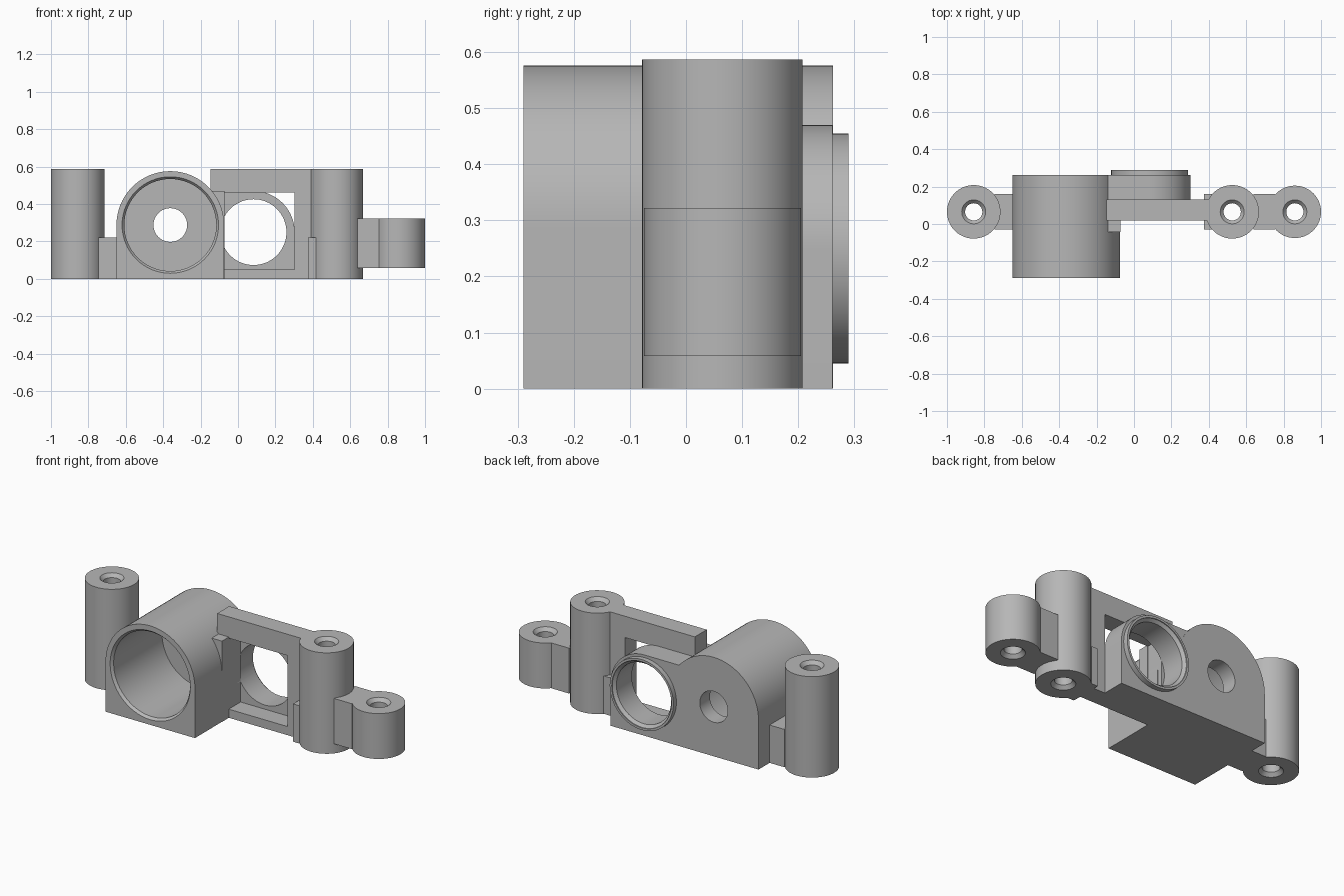
import bpy
from math import cos, sin, pi, radians

if "Cube" in bpy.data.objects:
    bpy.data.objects.remove(bpy.data.objects["Cube"])

GREY = (0.47, 0.47, 0.47, 1)
grey = bpy.data.materials.new("plain grey")
grey.diffuse_color = GREY
grey.use_nodes = True
grey.node_tree.nodes["Principled BSDF"].inputs["Base Color"].default_value = GREY

SIDES = 64
MID_Y = 0.065


def add_mesh(name, verts, faces):
    mesh = bpy.data.meshes.new(name)
    mesh.from_pydata(verts, [], faces)
    mesh.materials.append(grey)
    obj = bpy.data.objects.new(name, mesh)
    bpy.context.collection.objects.link(obj)
    # make all faces point outwards
    bpy.context.view_layer.objects.active = obj
    bpy.ops.object.select_all(action='DESELECT')
    obj.select_set(True)
    bpy.ops.object.mode_set(mode='EDIT')
    bpy.ops.mesh.select_all(action='SELECT')
    bpy.ops.mesh.normals_make_consistent(inside=False)
    bpy.ops.object.mode_set(mode='OBJECT')
    return obj


def extrude(name, outline, y0, y1):
    """Solid from an x-z outline pushed along y."""
    n = len(outline)
    verts = [(x, y, z) for y in (y0, y1) for x, z in outline]
    faces = [tuple(range(n)), tuple(range(n, 2 * n))]
    faces += [(i, (i + 1) % n, n + (i + 1) % n, n + i) for i in range(n)]
    return add_mesh(name, verts, faces)


def block(name, x0, x1, y0, y1, z0, z1):
    return extrude(name, [(x0, z0), (x1, z0), (x1, z1), (x0, z1)], y0, y1)


def turned(name, profile, centre, axis):
    """Solid of revolution; profile holds (radius, position on the axis)."""
    verts, n = [], SIDES
    for r, h in profile:
        for i in range(n):
            a, b = r * cos(2 * pi * i / n), r * sin(2 * pi * i / n)
            if axis == 'Z':
                verts.append((centre[0] + a, centre[1] + b, h))
            else:
                verts.append((centre[0] + a, h, centre[1] + b))
    last = n * (len(profile) - 1)
    faces = [tuple(range(n)), tuple(range(last, last + n))]
    for k in range(0, last, n):
        faces += [(k + i, k + (i + 1) % n, k + n + (i + 1) % n, k + n + i)
                  for i in range(n)]
    return add_mesh(name, verts, faces)


def arc(cx, cz, r, start, end, steps):
    return [(cx + r * cos(radians(start + (end - start) * i / steps)),
             cz + r * sin(radians(start + (end - start) * i / steps)))
            for i in range(steps + 1)]


def cut(obj, *cutters):
    for cutter in cutters:
        mod = obj.modifiers.new("cut", 'BOOLEAN')
        mod.operation = 'DIFFERENCE'
        mod.solver = 'EXACT'
        mod.object = cutter
    bpy.context.view_layer.update()
    deps = bpy.context.evaluated_depsgraph_get()
    mesh = bpy.data.meshes.new_from_object(obj.evaluated_get(deps))
    obj.modifiers.clear()
    obj.data = mesh


parts, helpers = [], []


# Screw posts with a countersunk through hole
def post(name, x, r, z0, z1):
    body = turned(name, [(r, z0), (r, z1)], (x, MID_Y), 'Z')
    wide, bore, sink = 0.064, 0.046, 0.02
    hole = turned(name + "_hole",
                  [(wide, z0 - 0.01), (wide, z0), (bore, z0 + sink),
                   (bore, z1 - sink), (wide, z1), (wide, z1 + 0.01)],
                  (x, MID_Y), 'Z')
    cut(body, hole)
    helpers.append(hole)
    parts.append(body)


post("right_post", -0.857, 0.143, 0, 0.587)
post("left_post", 0.525, 0.143, 0, 0.587)
post("short_post", 0.86, 0.14, 0.058, 0.322)

# Webs joining the posts to the body
for name, x0, x1, z0, z1 in (("right_web", -0.745, -0.64, 0, 0.22),
                             ("left_web", 0.375, 0.42, 0, 0.22),
                             ("short_post_web", 0.64, 0.755, 0.058, 0.322)):
    parts.append(block(name, x0, x1, -0.03, 0.16, z0, z1))

# Cutters for the main bore, its rear hole, the window and the round opening
BARREL = (-0.362, 0.288)
RING = (0.083, 0.25)
bore = turned("bore_cutter", [(0.258, -0.3), (0.258, -0.29), (0.246, -0.275),
                              (0.246, 0.17)], BARREL, 'Y')
rear_hole = turned("rear_hole_cutter", [(0.09, 0.1), (0.09, 0.3)], BARREL, 'Y')
opening = turned("opening_cutter", [(0.176, 0.1), (0.176, 0.27),
                                    (0.192, 0.285), (0.192, 0.31)], RING, 'Y')
window = block("window_cutter", -0.075, 0.303, 0, 0.131, 0.05, 0.463)
helpers += [bore, rear_hole, opening, window]

# Barrel housing: rounded top on a square base
barrel = extrude("barrel_housing",
                 arc(*BARREL, 0.288, 0, 180, 40) + [(-0.65, 0), (-0.074, 0)],
                 -0.29, 0.262)
cut(barrel, bore, rear_hole, opening)

# Upright frame plate with a rectangular window
frame = block("frame_plate", -0.148, 0.44, 0.02, 0.13, 0, 0.587)
cut(frame, bore, window)

# Small lug beside the barrel
lug = block("side_lug", -0.145, -0.073, -0.043, 0.021, 0, 0.47)
cut(lug, bore)

# Rear block with one rounded shoulder
rear = extrude("rear_block",
               arc(*RING, 0.22, 0, 90, 20) + [(-0.14, 0.47), (-0.14, 0), (0.303, 0)],
               0.129, 0.2615)
cut(rear, bore, opening)

# Raised ring round the rear opening
ring = turned("opening_ring", [(0.205, 0.25), (0.205, 0.29)], RING, 'Y')
cut(ring, opening)

parts += [barrel, frame, lug, rear, ring]

for helper in helpers:
    bpy.data.objects.remove(helper)

# Smooth round walls, keep edges crisp
bpy.ops.object.select_all(action='DESELECT')
for part in parts:
    part.select_set(True)
bpy.context.view_layer.objects.active = parts[0]
bpy.ops.object.shade_smooth_by_angle(angle=radians(25))
